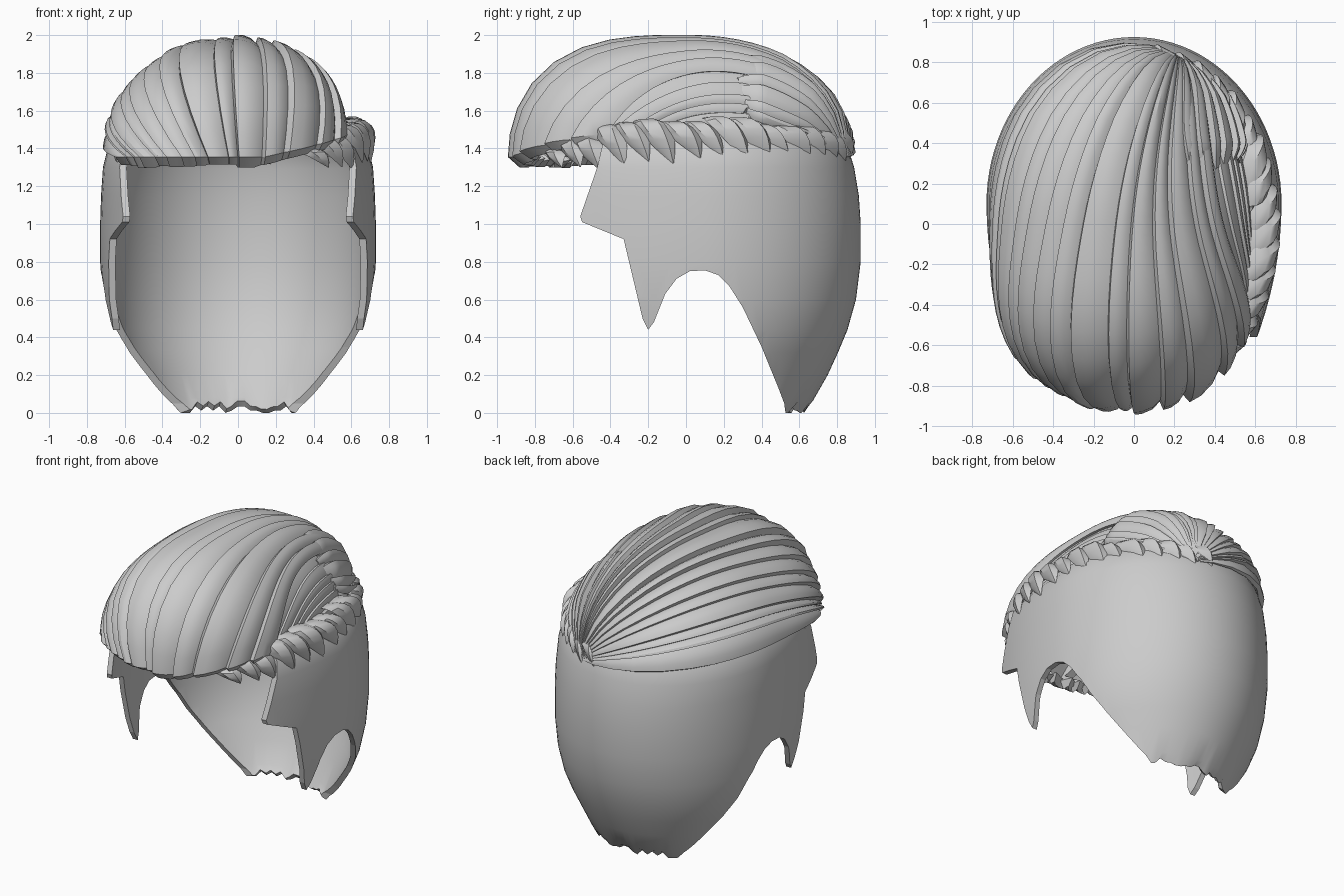
import bpy, bmesh, math, random
from mathutils import Vector

if "Cube" in bpy.data.objects:
    bpy.data.objects.remove(bpy.data.objects["Cube"])

random.seed(4)
C = Vector((0, 0, 1.35))          # centre of the hair dome


def grid_object(name, rows, thickness, angle=35):
    """Surface through rows of points, normals outward, thickened inward."""
    n = len(rows[0])
    verts = [p for r in rows for p in r]
    faces = [(i * n + j, i * n + j + 1, (i + 1) * n + j + 1, (i + 1) * n + j)
             for i in range(len(rows) - 1) for j in range(n - 1)]
    me = bpy.data.meshes.new(name)
    me.from_pydata([tuple(v) for v in verts], [], faces)
    ob = bpy.data.objects.new(name, me)
    bpy.context.collection.objects.link(ob)
    bm = bmesh.new()
    bm.from_mesh(me)
    bm.normal_update()
    mid = Vector((0, 0.1, 1.1))
    if sum(f.normal.dot(f.calc_center_median() - mid) * f.calc_area() for f in bm.faces) < 0:
        bmesh.ops.reverse_faces(bm, faces=bm.faces[:])
    bm.to_mesh(me)
    bm.free()
    m = ob.modifiers.new("thickness", 'SOLIDIFY')
    m.thickness, m.offset = thickness, -1
    finish(ob, angle)
    return ob


def finish(ob, angle=35):
    """Apply modifiers and shade."""
    bpy.ops.object.select_all(action='DESELECT')
    ob.select_set(True)
    bpy.context.view_layer.objects.active = ob
    for m in list(ob.modifiers):
        bpy.ops.object.modifier_apply(modifier=m.name)
    bpy.ops.object.shade_smooth_by_angle(angle=math.radians(angle))


# --- close-cropped back and sides: stacked horseshoe rings (z, half width, back depth)
levels = [(0, .51, .53), (.06, .53, .57), (.2, .58, .65), (.32, .64, .705), (.44, .685, .755),
          (.6, .715, .80), (.8, .73, .825), (1.0, .73, .825), (1.15, .725, .815),
          (1.3, .715, .79), (1.4, .69, .76), (1.48, .63, .71)]
rows = []
for k, (z, a, b) in enumerate(levels):
    side = []
    for i in range(8):
        y = -.62 + .09 * i
        side.append((a * (1 - .16 * ((.1 - y) / .65) ** 2), y))
    arc = [(a * math.cos(math.pi * i / 48), .1 + b * math.sin(math.pi * i / 48)) for i in range(49)]
    ring = side + arc + [(-x, y) for x, y in reversed(side)]
    rows.append([(x, y, z + (random.choice((0.0, .012, .035)) if k == 0 else 0)) for x, y in ring])
shell = grid_object("cropped_back_and_sides", rows, .035)

# side outline with temple corner, sideburn and ear arch
outline = [(-.40, 1.6), (-.47, 1.3), (-.56, 1.04), (-.55, 1.01), (-.33, .92), (-.23, .5), (-.2, .44),
           (-.17, .48), (-.11, .63), (-.05, .71), (.02, .75), (.1, .755), (.17, .73), (.23, .67),
           (.3, .56), (.4, .35), (.49, .13), (.52, .05), (.54, -.1), (1.3, -.1), (1.3, 1.6)]
bm = bmesh.new()
face = bm.faces.new([bm.verts.new((-1, y, z)) for y, z in outline])
ext = bmesh.ops.extrude_face_region(bm, geom=[face])
bmesh.ops.translate(bm, vec=(2, 0, 0), verts=[v for v in ext['geom'] if isinstance(v, bmesh.types.BMVert)])
bmesh.ops.recalc_face_normals(bm, faces=bm.faces[:])
me = bpy.data.meshes.new("cutter")
bm.to_mesh(me)
bm.free()
cutter = bpy.data.objects.new("cutter", me)
bpy.context.collection.objects.link(cutter)
cutter.hide_render = True
m = shell.modifiers.new("outline", 'BOOLEAN')
m.operation, m.object, m.solver = 'INTERSECT', cutter, 'EXACT'
finish(shell)
bpy.data.objects.remove(cutter)


# --- swept hair: strands run over a dome from the crown whorl
def on_dome(d, scale=1.0):
    a = .615 if d.x > 0 else .685
    b, p = (.89, 3) if d.y < 0 else (.885, 2.1)
    lo, hi = .05, 5
    for _ in range(30):
        r = (lo + hi) / 2
        f = abs(r * d.x / a) ** 2.1 + abs(r * d.y / b) ** p + abs(r * d.z / .615) ** 2.1
        lo, hi = (r, hi) if f < 1 else (lo, r)
    return C + d * lo * scale


WHORL = Vector((.22, .84, .0))
PROFILE = ((0, 0), (.1, 1), (.4, .95), (.75, .6))      # stepped strand section


def over(deg, y):
    return Vector((.68 * math.cos(math.radians(deg)), y, .63 * math.sin(math.radians(deg))))


def rim(deg, z=0):
    return Vector((.68 * math.cos(math.radians(deg)), .93 * math.sin(math.radians(deg)), z))


def strand_sheet(name, mid, end, count, amp, scale=1.0, steps=22, tuck=True, thickness=.06):
    edges = [0]
    for _ in range(count):
        edges.append(edges[-1] + random.uniform(.5, 1.5))
    cols = []
    for j in range(count):
        drop = random.uniform(-.012, .012)
        lift = random.uniform(.75, 1.1)
        for f, h in PROFILE + (((1, 0),) if j == count - 1 else ()):
            s = (edges[j] + f * (edges[j + 1] - edges[j])) / edges[-1]
            m, e = mid(s), end(s)
            ctrl = 2 * m - (WHORL + e) / 2
            col = []
            for i in range(steps + 1):
                t = .01 + .99 * i / steps
                d = WHORL * (1 - t) ** 2 + ctrl * 2 * t * (1 - t) + e * t * t
                d.z = max(d.z, -.02)
                grow = min(1, t * 3.5)
                sink = 0 if tuck else .07 * max(0, t - .75) * 4       # fan ends dive under
                col.append(on_dome(d, scale + amp * lift * h * grow - sink))
            if tuck:
                p = col[-1]
                col.append(Vector((p.x * .95, p.y * .935, p.z - .05 + drop)))
            cols.append(col)
    return grid_object(name, cols, thickness, 28)


def lerp(a, b, s):
    return a + (b - a) * s


strand_sheet("swept_top", lambda s: over(lerp(176, 50, s), lerp(.05, .15, s)),
             lambda s: rim(lerp(-150, -62, s) + 34 * max(0, s - .7) / .3, .005 + .5 * max(0, s - .75)), 15, .055)
strand_sheet("right_side_panel", lambda s: over(lerp(75, 6, s), .2),
             lambda s: rim(lerp(-50, -8, s), .06), 8, .025, .965)
strand_sheet("crown_fan", lambda s: over(lerp(66, 10, s), .6),
             lambda s: Vector((lerp(.30, .62, s), lerp(.22, .38, s), lerp(.52, .22, s))),
             7, .06, 1.0, 14, False, .04)


# --- pointed tufts along the parting: curved leaves with a ridged section
def tuft(bm, root, bulge, tip, along, width):
    rings = []
    for i in range(8):
        t = i / 7
        p = root * (1 - t) ** 2 + bulge * 2 * t * (1 - t) + tip * t * t
        w = width * max(.03, math.sin(math.pi * (.15 + .85 * t)) ** .8 if t < 1 else 0)
        out = Vector((p.x, p.y, .25)).normalized()
        rings.append([bm.verts.new(p + along * w * c + out * w * o)
                      for c, o in ((-1, -.1), (-.45, .3), (.5, .4), (1, -.2), (0, -.5))])
    for r, q in zip(rings, rings[1:]):
        for k in range(5):
            bm.faces.new((r[k], r[(k + 1) % 5], q[(k + 1) % 5], q[k]))
    bm.faces.new(rings[0])
    bm.faces.new(rings[-1])


def tuft_row(name, a0, a1, count, top, lean, low=1.28):
    bm = bmesh.new()
    for i in range(count):
        s = i / (count - 1)
        ang = lerp(a0, a1, s) + random.uniform(-1, 1)

        def ring(deg, k, z):
            c, n = math.cos(math.radians(deg)), math.sin(math.radians(deg))
            return Vector((.69 * c * k, (.88 if n < 0 else .86) * n * k, z))
        zt = top(s) + random.uniform(-.02, .02)
        zb = low + .05 * min(1, s * 3) + random.uniform(-.02, .02)
        along = (ring(ang + 3, 1, 0) - ring(ang - 3, 1, 0)).normalized()
        tuft(bm, ring(ang - 2, .84, zt - .01), ring(ang + lean * .2, 1.04, zt + .01),
             ring(ang + lean, 1.02, zb), along, random.uniform(.075, .1))
    bmesh.ops.recalc_face_normals(bm, faces=bm.faces[:])
    me = bpy.data.meshes.new(name)
    bm.to_mesh(me)
    bm.free()
    ob = bpy.data.objects.new(name, me)
    bpy.context.collection.objects.link(ob)
    finish(ob, 30)


tuft_row("parting_tufts", -58, 72, 16, lambda s: 1.40 + .165 * math.sin(math.pi * min(1, s * 1.1) ** .8 * .8), 10)
tuft_row("left_temple_tufts", -160, -138, 4, lambda s: 1.45 - .07 * s, 8)
